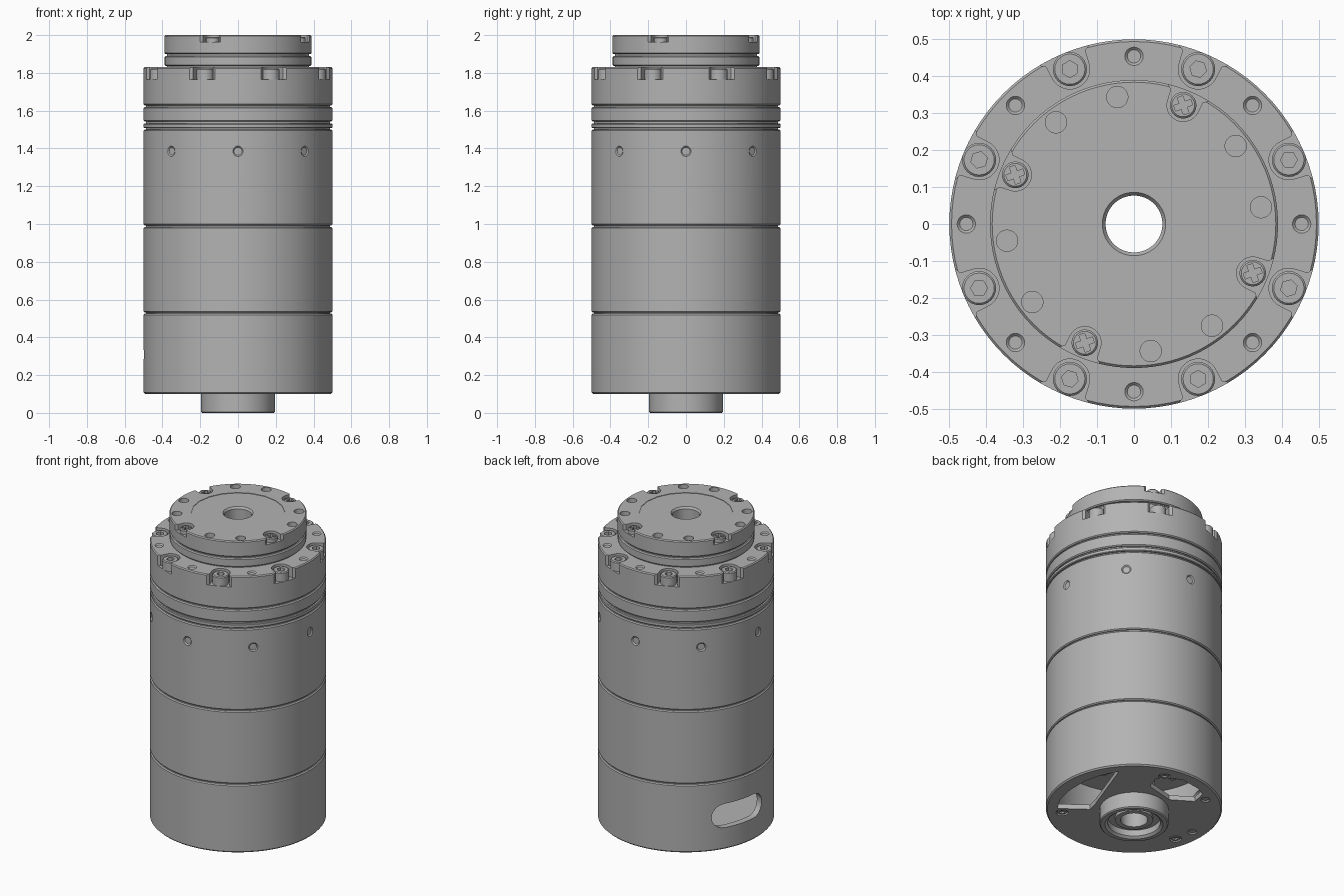
import bpy, bmesh
from math import sin, cos, pi, radians
from mathutils import Matrix, Vector

cube = bpy.data.objects.get("Cube")
if cube:
    bpy.data.objects.remove(cube)

metal = bpy.data.materials.new("grey metal")
metal.use_nodes = True
GREY = (0.45, 0.45, 0.45, 1)
metal.diffuse_color = GREY
metal.node_tree.nodes["Principled BSDF"].inputs["Base Color"].default_value = GREY

BORE, R, SEG = 0.077, 0.5, 96


def polar(r, deg, z=0):
    return Vector((r * cos(radians(deg)), r * sin(radians(deg)), z))


def make(name, bm):
    bmesh.ops.recalc_face_normals(bm, faces=bm.faces[:])
    mesh = bpy.data.meshes.new(name)
    bm.to_mesh(mesh)
    bm.free()
    ob = bpy.data.objects.new(name, mesh)
    bpy.context.collection.objects.link(ob)
    mesh.materials.append(metal)
    return ob


def lathe(name, profile):
    """Revolve a closed (radius, height) loop around z."""
    bm = bmesh.new()
    rings = [[bm.verts.new(polar(r, 360 * k / SEG, z)) for r, z in profile] for k in range(SEG)]
    n = len(profile)
    for k in range(SEG):
        a, b = rings[k], rings[(k + 1) % SEG]
        for i in range(n):
            j = (i + 1) % n
            bm.faces.new((a[i], b[i], b[j], a[j]))
    return make(name, bm)


def ring_profile(r, z0, z1, c=0.006, inner=BORE):
    return [(inner, z0), (r - c, z0), (r, z0 + c), (r, z1 - c), (r - c, z1), (inner, z1)]


def prism(bm, points, z0, z1, turn=0):
    """Extrude a flat outline between two heights, turned about z."""
    rot = Matrix.Rotation(radians(turn), 3, 'Z')
    low, high = ([bm.verts.new(rot @ Vector((x, y, z))) for x, y in points] for z in (z0, z1))
    n = len(points)
    bm.faces.new(low)
    bm.faces.new(high)
    for i in range(n):
        j = (i + 1) % n
        bm.faces.new((low[i], low[j], high[j], high[i]))


def cyl(bm, at, r0, r1, depth, axis=(0, 0, 1), sides=20):
    """Cylinder or cone starting at a point and running along an axis."""
    axis = Vector(axis)
    m = Matrix.Translation(Vector(at) + axis * depth / 2) @ axis.to_track_quat('Z', 'Y').to_matrix().to_4x4()
    bmesh.ops.create_cone(bm, cap_ends=True, segments=sides, radius1=r0, radius2=r1, depth=depth, matrix=m)


def cut(ob, bm):
    tool = make("cutter", bm)
    tool.hide_render = True
    mod = ob.modifiers.new("cut", 'BOOLEAN')
    mod.operation, mod.solver, mod.object = 'DIFFERENCE', 'EXACT', tool
    bpy.ops.object.select_all(action='DESELECT')
    bpy.context.view_layer.objects.active = ob
    ob.select_set(True)
    bpy.ops.object.modifier_apply(modifier=mod.name)
    bpy.data.objects.remove(tool)


def pocket(centre, r, rim, flare):
    """Screw pocket: round inside, flaring open to the rim."""
    arc = [(centre + r * cos(a), r * sin(a)) for a in (pi / 2 + pi * k / 12 for k in range(13))]
    side = [(rim - 0.015, r * 1.05), (rim - 0.004, flare), (rim + 0.05, flare)]
    return arc + [(x, -y) for x, y in side] + side[::-1]


def hole(bm, at, r, depth, axis=(0, 0, -1), sink=0.007):
    """Blind hole with a countersunk mouth."""
    at, axis = Vector(at), Vector(axis)
    if sink:
        cyl(bm, at - axis * 0.004, r + sink + 0.004, r, sink + 0.004, axis)
        cyl(bm, at + axis * (sink - 0.001), r, r, depth, axis)
    else:
        cyl(bm, at - axis * 0.01, r, r, depth + 0.01, axis)


def screw(name, at, r, z0, z1, turn, cross):
    bm = bmesh.new()
    cyl(bm, (at.x, at.y, z0), r, r, z1 - z0 - 0.005, sides=24)
    cyl(bm, (at.x, at.y, z1 - 0.005), r, r - 0.005, 0.005, sides=24)
    bmesh.ops.remove_doubles(bm, verts=bm.verts[:], dist=1e-5)
    bmesh.ops.delete(bm, geom=[f for f in bm.faces if len(f.verts) > 4
                               and abs(f.calc_center_median().z - z1 + 0.005) < 1e-4], context='FACES')
    ob = make(name, bm)
    tool = bmesh.new()
    if cross:
        a, b = r * 0.68, r * 0.22
        outline = [(b, a), (-b, a), (-b, b), (-a, b), (-a, -b), (-b, -b),
                   (-b, -a), (b, -a), (b, -b), (a, -b), (a, b), (b, b)]
    else:
        outline = [tuple(polar(r * 0.5, 60 * k).xy) for k in range(6)]
    prism(tool, outline, z1 - 0.02, z1 + 0.01, turn)
    bmesh.ops.translate(tool, verts=tool.verts[:], vec=(at.x, at.y, 0))
    cut(ob, tool)
    return ob


# Base housing: hollow cup with a central spigot
base = lathe("base_housing", [
    (BORE, 0.03), (0.107, 0.03), (0.107, 0.05), (0.15, 0.05), (0.15, 0.012), (0.165, 0), (0.189, 0),
    (0.195, 0.006), (0.195, 0.1), (R - 0.008, 0.1), (R, 0.108), (R, 0.519), (R - 0.006, 0.525),
    (BORE, 0.525), (BORE, 0.47), (0.46, 0.47), (0.46, 0.13), (0.12, 0.13), (0.12, 0.46), (BORE, 0.46)])


def under(points):
    """Floor coordinates on axes turned to the cable side."""
    side, out = polar(1, 140), polar(1, 50)
    return [tuple((side * u + out * v).xy) for u, v in points]


tool = bmesh.new()
prism(tool, under([(-.085, .43), (-.19, .385), (-.28, .32), (-.37, .21), (-.42, .11),
                   (-.435, .01), (-.25, 0), (-.22, .06)]), 0.05, 0.2)
prism(tool, under([(.09, .26), (.125, .35), (.22, .35), (.28, .33), (.36, .24),
                   (.39, .17), (.345, .09), (.2, .11)]), 0.05, 0.2)
cut(base, tool)

# Cable slot in the side of the base
tool = bmesh.new()
half, rad = 0.105, 0.075
stadium = [(s * half + rad * cos(a), rad * sin(a)) for s, start in ((1, -pi / 2), (-1, pi / 2))
           for a in (start + pi * k / 10 for k in range(11))]
prism(tool, stadium, 0.35, 0.6)
aim = Matrix.Rotation(radians(163), 4, 'Z') @ Matrix(((0, 0, 1, 0), (1, 0, 0, 0), (0, 1, 0, 0), (0, 0, 0, 1)))
bmesh.ops.transform(tool, matrix=Matrix.Translation((0, 0, 0.31)) @ aim, verts=tool.verts[:])
cut(base, tool)

# Floor screws and small holes
tool = bmesh.new()
for deg in (75, 195, 315):
    hole(tool, polar(0.41, deg, 0.1), 0.034, 0.012, (0, 0, 1), 0)
for deg in (125, 178):
    hole(tool, polar(0.42, deg, 0.1), 0.02, 0.015, (0, 0, 1))
cut(base, tool)
for i, deg in enumerate((75, 195, 315)):
    s = screw(f"floor_screw_{i + 1}", Vector((0, 0, 0)), 0.03, 0, 0.02, 0, False)
    s.matrix_world = Matrix.Translation(polar(0.41, deg, 0.122)) @ Matrix.Rotation(pi, 4, 'X')

# Connector blocks inside the base
for i, deg in enumerate((15, 100)):
    bm = bmesh.new()
    prism(bm, [(0.24, -0.05), (0.36, -0.05), (0.36, 0.05), (0.24, 0.05)], 0.22, 0.48, deg)
    make(f"connector_{i + 1}", bm)

# Stacked body sections with shallow grooves between them
lathe("core", ring_profile(0.488, 0.5, 1.7, 0))
lathe("middle_housing", ring_profile(R, 0.532, 0.985))
upper = lathe("upper_housing", ring_profile(R, 0.993, 1.5))
lathe("thin_ring", ring_profile(R, 1.508, 1.532, 0.004))
lathe("seal_ring", ring_profile(R, 1.542, 1.62))
flange = lathe("flange", ring_profile(R, 1.628, 1.83))
tool = bmesh.new()
for k in range(8):
    hole(tool, polar(R, 45 * k, 1.385), 0.021, 0.06, -polar(1, 45 * k))
cut(upper, tool)

# Flange pockets, bolts and threaded holes
tool = bmesh.new()
for k in range(8):
    prism(tool, pocket(0.454, 0.054, R, 0.075), 1.765, 1.86, 45 * k + 22.5)
    hole(tool, polar(0.454, 45 * k, 1.83), 0.018, 0.05)
cut(flange, tool)
for k in range(8):
    screw(f"flange_bolt_{k + 1}", polar(0.454, 45 * k + 22.5), 0.046, 1.76, 1.822, 45 * k, False)

# Output rotor
lathe("rotor_neck", ring_profile(0.375, 1.82, 1.95, 0))
lathe("rotor_ring", ring_profile(0.388, 1.836, 1.89))
cap = lathe("rotor_cap", [(BORE, 1.9), (0.384, 1.9), (0.39, 1.906), (0.39, 1.994), (0.384, 2),
                          (0.088, 2), (BORE, 1.985)])
tool = bmesh.new()
cyl(tool, (0, 0, 1.997), 0.266, 0.266, 0.02, sides=20)
for k in range(4):
    prism(tool, pocket(0.348, 0.044, 0.39, 0.06), 1.963, 2.03, 90 * k + 67.5)
    for deg in (7.5, 37.5):
        hole(tool, polar(0.347, 90 * k + deg, 2), 0.029, 0.03, sink=0)
cut(cap, tool)
for k in range(4):
    screw(f"rotor_screw_{k + 1}", polar(0.348, 90 * k + 67.5), 0.036, 1.955, 1.99, 20, True)

# Crisp edges on smooth round walls
bpy.ops.object.select_all(action='DESELECT')
for ob in bpy.context.collection.objects:
    if ob.type == 'MESH' and metal.name in ob.data.materials:
        ob.select_set(True)
        bpy.context.view_layer.objects.active = ob
bpy.ops.object.shade_smooth_by_angle(angle=radians(30))
